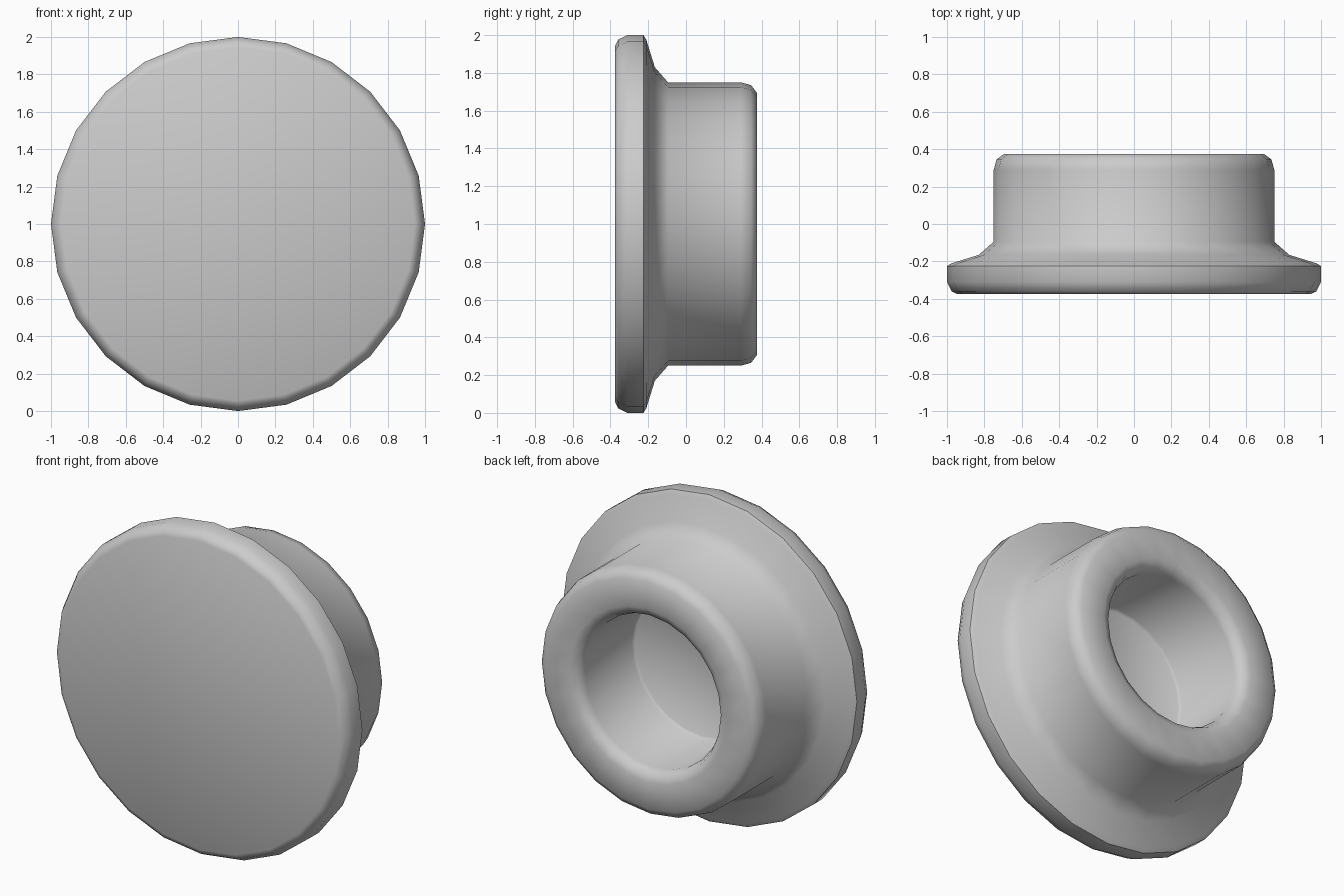
import bpy, bmesh, math

if "Cube" in bpy.data.objects:
    bpy.data.objects.remove(bpy.data.objects["Cube"])

SIDES = 24
# (radius, y) from the front face, over the flange and collar, down into the bore
PROFILE = [
    (0.945, -0.375), (0.975, -0.36), (1.0, -0.31),        # rounded front rim
    (1.0, -0.225), (0.975, -0.21),                        # flange back edge
    (0.83, -0.165), (0.75, -0.095),                       # sloped fillet
    (0.75, 0.29), (0.735, 0.345), (0.695, 0.375),         # collar
    (0.53, 0.375), (0.485, 0.355), (0.465, 0.31),         # bore lip
    (0.465, -0.14), (0.45, -0.155),                       # bore wall and floor
]


def lathe(name, profile, sides, height):
    """Revolve a profile about the y axis and cap both ends."""
    bm = bmesh.new()
    rings = []
    for r, y in profile:
        angles = [2 * math.pi * i / sides for i in range(sides)]
        rings.append([bm.verts.new((r * math.cos(a), y, height + r * math.sin(a)))
                      for a in angles])
    for a, b in zip(rings, rings[1:]):
        for i in range(sides):
            j = (i + 1) % sides
            bm.faces.new((a[i], a[j], b[j], b[i]))
    bm.faces.new(rings[0])
    bm.faces.new(rings[-1])
    bmesh.ops.recalc_face_normals(bm, faces=bm.faces)
    mesh = bpy.data.meshes.new(name)
    bm.to_mesh(mesh)
    bm.free()
    obj = bpy.data.objects.new(name, mesh)
    bpy.context.collection.objects.link(obj)
    return obj


# Flanged plug with a blind bore at the back
plug = lathe("flanged_plug", PROFILE, SIDES, 1.0)
bpy.context.view_layer.objects.active = plug
plug.select_set(True)
bpy.ops.object.shade_smooth_by_angle(angle=math.radians(50))
